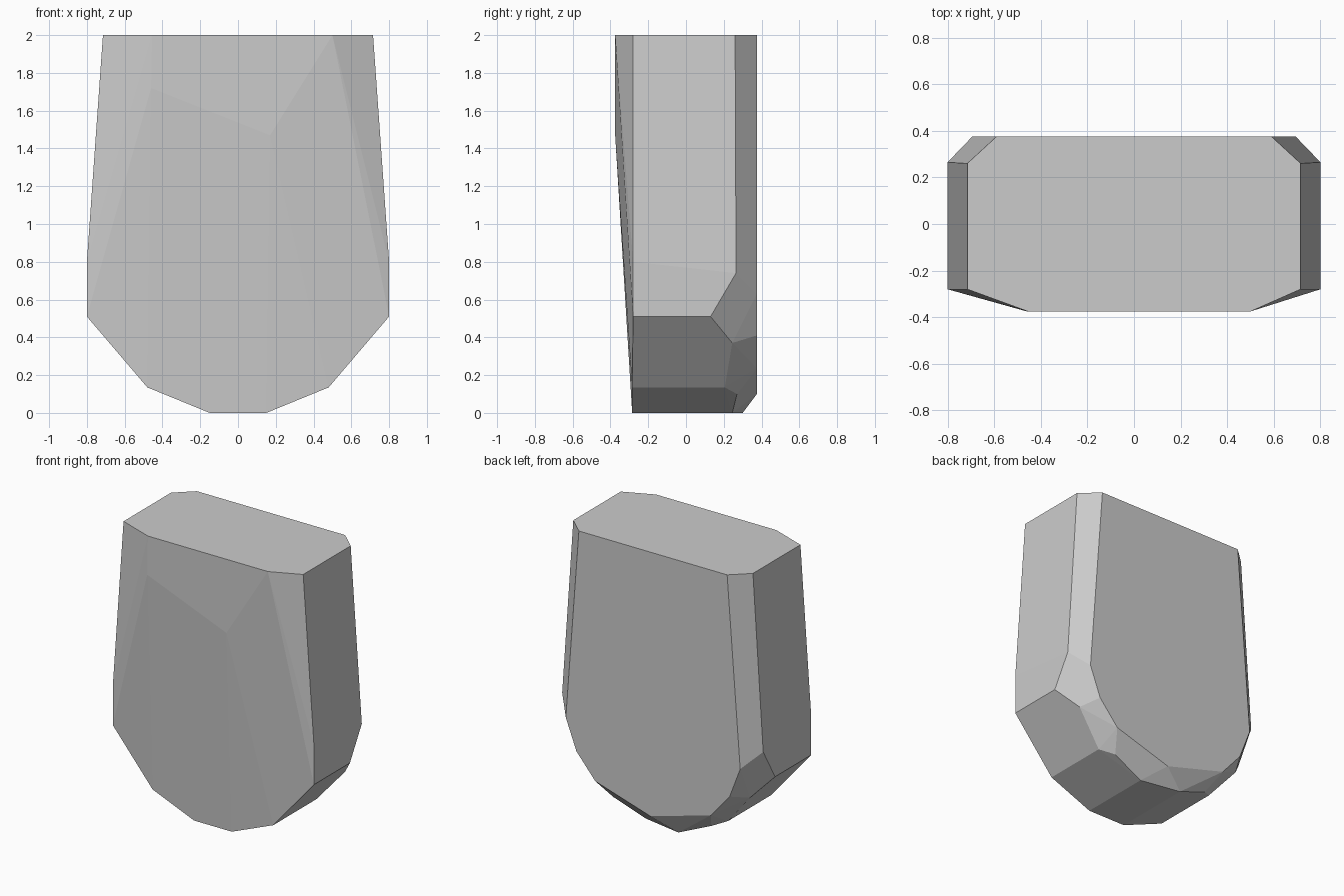
import bpy
import bmesh
from math import radians

default_cube = bpy.data.objects.get("Cube")
if default_cube:
    bpy.data.objects.remove(default_cube, do_unlink=True)


def make_material(name, colour):
    material = bpy.data.materials.new(name)
    material.use_nodes = True
    material.diffuse_color = colour
    material.node_tree.nodes["Principled BSDF"].inputs["Base Color"].default_value = colour
    return material


def mirrored(half_points):
    """Return the points together with their reflections across x = 0."""
    return [(side * x, y, z) for x, y, z in half_points for side in (1, -1)]


def build_faceted_solid(name, points, material):
    """Wrap the corner points in a convex solid with clean flat facets."""
    bm = bmesh.new()
    for point in points:
        bm.verts.new(point)
    hull = bmesh.ops.convex_hull(bm, input=bm.verts)
    loose = {v for v in hull["geom_interior"] + hull["geom_unused"]
             if isinstance(v, bmesh.types.BMVert)}
    bmesh.ops.delete(bm, geom=list(loose), context="VERTS")
    bmesh.ops.dissolve_limit(bm, angle_limit=radians(1.5),
                             verts=bm.verts, edges=bm.edges)
    bmesh.ops.recalc_face_normals(bm, faces=bm.faces)
    mesh = bpy.data.meshes.new(name)
    bm.to_mesh(mesh)
    bm.free()
    mesh.materials.append(material)
    solid = bpy.data.objects.new(name, mesh)
    bpy.context.collection.objects.link(solid)
    return solid


back = 0.375
front = -0.375
front_rim = -0.28

# Outline of the front rim, from the top corner down to the foot
outline = [(0.715, 2), (0.8, 0.8), (0.8, 0.51), (0.48, 0.135), (0.15, 0)]
front_edge = mirrored([(x, front_rim - 0.005 * (z < 0.2), z) for x, z in outline])

# Rear ends of the side walls, where the back chamfer starts
chamfer_edge = mirrored([
    (0.715, 0.26, 2), (0.8, 0.265, 0.74), (0.8, 0.13, 0.51),
    (0.68, 0.245, 0.37), (0.48, 0.205, 0.135), (0.39, 0.27, 0.1),
])
foot_edge = [(0.15, 0.245, 0), (-0.15, 0.3, 0)]

# Flat back panel, ending in a low off-centre point
back_panel = mirrored([(x, back, z) for x, z in
                       [(0.59, 2), (0.694, 0.63), (0.61, 0.41), (0.46, 0.235)]])
back_panel.append((0.02, back, 0.1))

# Raised, uneven panel at the top of the front
front_panel = [(x, front, z) for x, z in
               [(-0.455, 2), (0.5, 2), (-0.46, 1.72), (0.17, 1.47)]]

stone_grey = make_material("stone grey", (0.6, 0.6, 0.6, 1))
build_faceted_solid("stone_block",
                    front_edge + chamfer_edge + foot_edge + back_panel + front_panel,
                    stone_grey)
